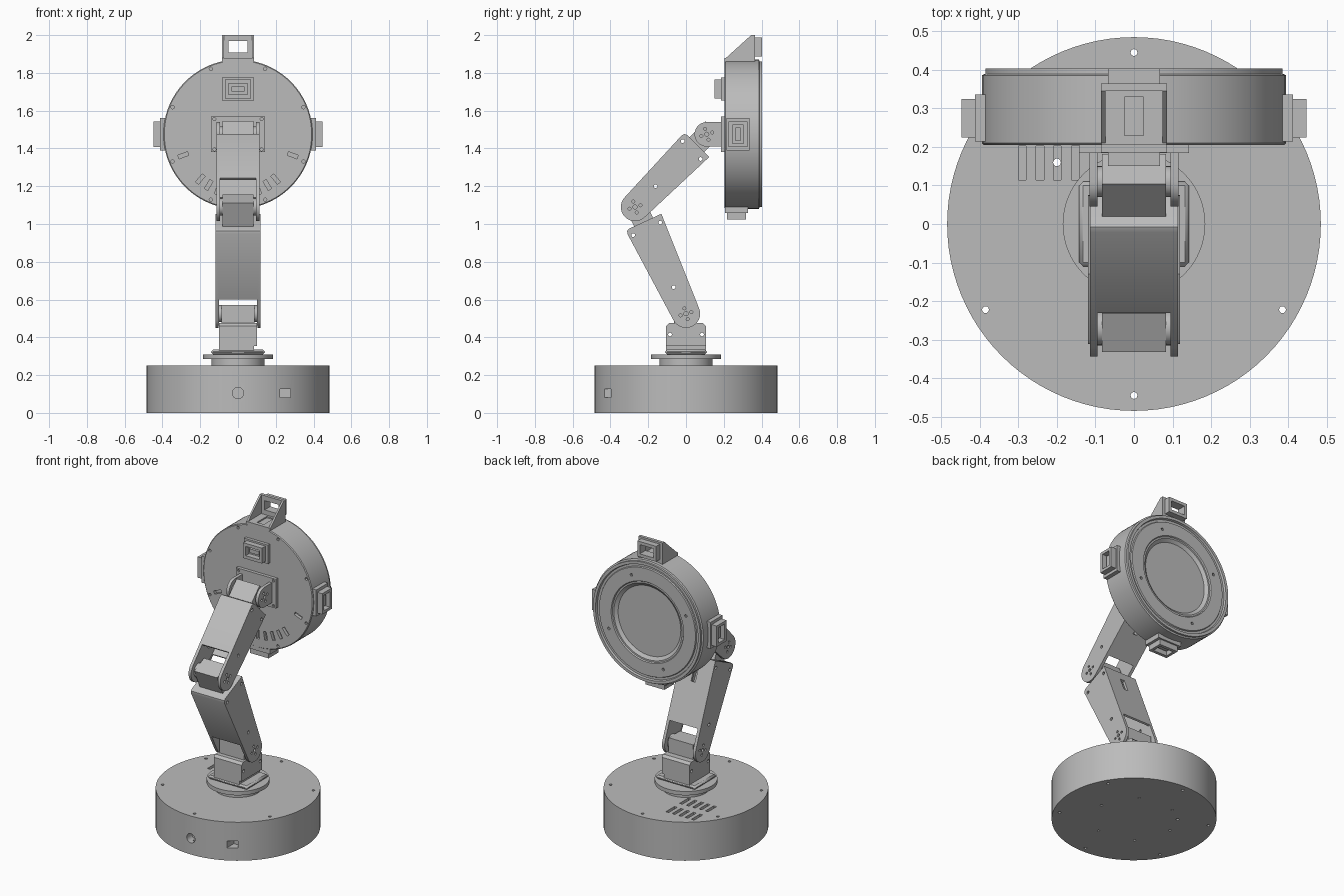
import bpy, bmesh
from math import sin, cos, pi, radians
from mathutils import Matrix, Vector

if "Cube" in bpy.data.objects:
    bpy.data.objects.remove(bpy.data.objects["Cube"])

grey = bpy.data.materials.new("plain_grey")
grey.use_nodes = True
GREY = (0.5, 0.5, 0.5, 1)
grey.diffuse_color = GREY
grey.node_tree.nodes["Principled BSDF"].inputs["Base Color"].default_value = GREY


def finish(name, bm):
    bmesh.ops.recalc_face_normals(bm, faces=bm.faces)
    mesh = bpy.data.meshes.new(name)
    bm.to_mesh(mesh)
    bm.free()
    mesh.materials.append(grey)
    ob = bpy.data.objects.new(name, mesh)
    bpy.context.collection.objects.link(ob)
    return ob


def box(name, size, centre, rot=Matrix()):
    bm = bmesh.new()
    bmesh.ops.create_cube(bm, size=1)
    bmesh.ops.transform(bm, verts=bm.verts,
                        matrix=Matrix.Translation(centre) @ rot @ Matrix.Diagonal((*size, 1)))
    return finish(name, bm)


def cyl(name, r, depth, centre, axis="Z", n=24):
    rot = {"Z": Matrix(), "X": Matrix.Rotation(pi / 2, 4, "Y"),
           "Y": Matrix.Rotation(pi / 2, 4, "X")}[axis]
    bm = bmesh.new()
    bmesh.ops.create_cone(bm, cap_ends=True, segments=n, radius1=r, radius2=r,
                          depth=depth, matrix=Matrix.Translation(centre) @ rot)
    return finish(name, bm)


def prism(name, pts, x0, x1):
    """Extrude a (y, z) outline along x."""
    bm = bmesh.new()
    face = bm.faces.new([bm.verts.new((x0, y, z)) for y, z in pts])
    out = bmesh.ops.extrude_face_region(bm, geom=[face])
    moved = [v for v in out["geom"] if isinstance(v, bmesh.types.BMVert)]
    bmesh.ops.translate(bm, verts=moved, vec=(x1 - x0, 0, 0))
    return finish(name, bm)


def cut(target, cutters):
    for c in cutters:
        m = target.modifiers.new("cut", "BOOLEAN")
        m.operation, m.solver, m.object = "DIFFERENCE", "EXACT", c
    dg = bpy.context.evaluated_depsgraph_get()
    mesh = bpy.data.meshes.new_from_object(target.evaluated_get(dg))
    target.modifiers.clear()
    target.data = mesh
    for c in cutters:
        bpy.data.objects.remove(c)
    return target


def horn_holes(y, z, turn):
    """Small cross of screw holes around a pivot."""
    spots = [(y, z, 0.011)]
    spots += [(y + 0.03 * cos(turn + k * pi / 2), z + 0.03 * sin(turn + k * pi / 2), 0.008)
              for k in range(4)]
    return [cyl("hole", r, 1, (0, a, b), "X", 12) for a, b, r in spots]


# Round base with vents, screw holes and front ports
base = cyl("base", 0.485, 0.25, (0, 0, 0.125), n=96)
cuts = [cyl("hole", 0.009, 1, (0.445 * sin(k * pi / 3), 0.445 * cos(k * pi / 3), 0), n=12)
        for k in range(6)]
cuts.append(cyl("hole", 0.01, 1, (-0.2, 0.16, 0), n=12))
cuts += [box("vent", (0.02, 0.088, 0.04), (-0.29 + 0.046 * i, y, 0.25))
         for i in range(5) for y in (0.158, 0.3) if (i, y) != (2, 0.158)]
cuts.append(box("vent", (0.02, 0.088, 0.04), (-0.199, 0.158, 0.25)))
cuts.append(cyl("port", 0.03, 0.1, (0, -0.48, 0.105), "Y"))
cuts.append(box("port", (0.055, 0.12, 0.045), (0.25, -0.42, 0.105)))
cuts += [cyl("hole", 0.008, 0.04, (0.25 * cos(k), 0.25 * sin(k), 0), n=12) for k in range(6)]
cut(base, cuts)

# Turntable
cyl("turntable_hub", 0.14, 0.04, (0, 0, 0.267), n=48)
cyl("turntable_flange", 0.185, 0.025, (0, 0, 0.2975), n=64)
plate = box("turntable_plate", (0.285, 0.22, 0.025), (0, 0, 0.322))
plate.modifiers.new("round", "BEVEL").width = 0.01

# Shoulder bracket and motor
outline = [(-0.105, 0.33), (0.105, 0.33), (0.105, 0.46), (0.09, 0.475),
           (-0.09, 0.475), (-0.105, 0.46)]
shoulder = prism("shoulder_bracket", outline, -0.1, 0.1)
cut(shoulder, [cyl("hole", 0.01, 1, (0, s * 0.085, 0.415), "X", 12) for s in (-1, 1)]
    + [box("notch", (0.03, 0.3, 0.03), (0.1, 0, 0.34))])
box("shoulder_motor", (0.175, 0.115, 0.12), (0, -0.005, 0.51))


def link(name, pivot, axis, length, r, hw, half_x, open_t, joint_t):
    """Tapered hollow arm: rounded fork at the pivot, motor at the far end."""
    a = Vector(axis).normalized()
    p = Vector((a.y, -a.x))

    def at(t, s):
        return Vector(pivot) + a * t + p * s

    n = 14
    arc = [(r * cos(pi / 2 + pi * k / n), r * sin(pi / 2 + pi * k / n)) for k in range(n + 1)]
    outer = arc + [(length - 0.02, -hw), (length - 0.006, -hw + 0.006), (length, -hw + 0.02),
                   (length, hw)]
    body = prism(name, [at(*q) for q in outer], -half_x, half_x)
    w = 0.018
    inside = [(-0.2, -r + w), (length - w, -hw + w), (length - w, hw - w), (-0.2, r - w)]
    mouth = [(-0.25, -0.2), (open_t, -0.2), (open_t, 0.2), (-0.25, 0.2)]
    cutters = [prism("cutter", [at(*q) for q in pts], -half_x + 0.018 + e, half_x - 0.018 - e)
               for pts, e in ((inside, 0), (mouth, 0.001))]
    for t, s in ((0.155, 0), (length - 0.04, -hw + 0.025), (length - 0.04, hw - 0.025)):
        cutters.append(cyl("hole", 0.01, 1, (0, *at(t, s)), "X", 12))
    turn = Matrix(((1, 0, 0), (0, a.x, p.x), (0, a.y, p.y))).to_4x4()
    cutters.append(box("slot", (0.03, 0.09, 0.1), (0, *at(length - 0.11, hw)), turn))
    cutters += horn_holes(*pivot, 0.3)
    cut(body, cutters)
    # Motor at the far end and the shafts at the near end
    mid = (length - 0.03 + joint_t + 0.045) / 2
    box(name + "_motor", (0.165, joint_t + 0.075 - length, 0.11), (0, *at(mid, 0)), turn)
    for s in (-1, 1):
        cyl(name + "_shaft", 0.045, 0.03, (s * (half_x - 0.026), *pivot), "X")


link("lower_arm", (0, 0.525), (-0.42, 0.907), 0.535, 0.075, 0.104, 0.12, 0.12, 0.626)
link("upper_arm", (-0.27, 1.09), (0.705, 0.709), 0.465, 0.075, 0.092, 0.114, 0.135, 0.541)

# Head bracket: back plate with two rounded ears
HZ = 1.475
back_plate = box("head_mount_plate", (0.285, 0.022, 0.19), (0, 0.195, HZ))
cut(back_plate, [cyl("hole", 0.008, 0.02, (x, 0.184, HZ + z), "Y", 12)
                 for x in (-0.125, 0.125) for z in (-0.08, 0.08)])
ear = [(0.11 + 0.065 * cos(pi / 2 + pi * k / 14), HZ + 0.065 * sin(pi / 2 + pi * k / 14))
       for k in range(15)] + [(0.188, HZ - 0.065), (0.188, HZ + 0.065)]
for side, s in (("left", 1), ("right", -1)):
    cut(prism(side + "_head_ear", ear, s * 0.095, s * 0.115), horn_holes(0.11, HZ, 0.3))
    cyl(side + "_head_shaft", 0.04, 0.02, (s * 0.088, 0.11, HZ), "X")

# Round head, lathed around y, with stepped rim and recessed disc
profile = [(0, 0.205), (0.39, 0.205), (0.395, 0.21), (0.395, 0.386), (0.386, 0.39),
           (0.386, 0.403), (0.368, 0.403), (0.364, 0.39), (0.35, 0.39), (0.346, 0.397),
           (0.26, 0.397), (0.255, 0.39), (0.245, 0.39), (0.225, 0.375), (0, 0.375)]
bm = bmesh.new()
vs = [bm.verts.new((r, y, HZ)) for r, y in profile]
es = [bm.edges.new(q) for q in zip(vs, vs[1:])]
bmesh.ops.spin(bm, geom=vs + es, cent=(0, 0, HZ), axis=(0, 1, 0), angle=2 * pi,
               steps=96, use_merge=True)
bmesh.ops.remove_doubles(bm, verts=bm.verts, dist=1e-5)
head = finish("head", bm)
cuts = []
for deg in (0, 10, 20, 30, 40, 69, -10, -20, -30, -40, -69):
    g = radians(deg)
    cuts.append(box("vent", (0.02, 0.04, 0.055), (0.31 * sin(g), 0.205, HZ - 0.31 * cos(g)),
                    Matrix.Rotation(-g, 4, "Y")))
for k in range(8):
    g = pi / 8 + k * pi / 4
    cuts.append(cyl("hole", 0.009, 0.04, (0.375 * cos(g), 0.205, HZ + 0.375 * sin(g)), "Y", 12))
    if k % 2:
        cuts.append(cyl("hole", 0.009, 0.03, (0.3 * cos(g), 0.4, HZ + 0.3 * sin(g)), "Y", 12))
cut(head, cuts)


def socket(name, origin, long_dir, out_dir, through=False):
    """Flange with a raised rectangular frame, facing out_dir."""
    l, o = Vector(long_dir), Vector(out_dir)
    rot = Matrix((l, o.cross(l), o)).transposed().to_4x4()

    def put(label, size, height):
        return box(label, size, Vector(origin) + o * height, rot)

    if not through:
        put(name + "_flange", (0.172, 0.122, 0.035), 0.007)
        put(name + "_insert", (0.07, 0.025, 0.02), 0.033)
    frame = put(name + "_frame", (0.135, 0.1, 0.045), 0.0375)
    cut(frame, [put("cutter", (0.1, 0.06, 0.1), 0.05)])


socket("left_socket", (0.388, 0.275, HZ), (0, 0, 1), (1, 0, 0))
socket("right_socket", (-0.388, 0.275, HZ), (0, 0, 1), (-1, 0, 0))
socket("bottom_socket", (0, 0.268, 1.083), (1, 0, 0), (0, 0, -1))
socket("rear_socket", (0, 0.21, 1.715), (1, 0, 0), (0, -1, 0))
socket("top_socket", (0, 0.343, 1.938), (1, 0, 0), (0, 1, 0), True)

# Top bracket: floor, upright with window, two triangular gussets
floor = box("top_bracket_floor", (0.17, 0.16, 0.02), (0, 0.285, 1.868))
cut(floor, [box("slot", (0.05, 0.1, 0.1), (0, 0.28, 1.89))])
upright = box("top_bracket_upright", (0.17, 0.02, 0.14), (0, 0.355, 1.93))
cut(upright, [box("window", (0.1, 0.1, 0.06), (0, 0.355, 1.938))])
for side, s in (("left", 1), ("right", -1)):
    prism(side + "_top_gusset", [(0.207, 1.86), (0.365, 1.86), (0.365, 2.0), (0.345, 2.0),
                                 (0.207, 1.875)], s * 0.074, s * 0.086)

# Smooth the round walls, keep edges sharp
for ob in bpy.context.scene.objects:
    ob.select_set(ob.type == "MESH")
bpy.context.view_layer.objects.active = head
bpy.ops.object.shade_smooth_by_angle(angle=radians(30))
